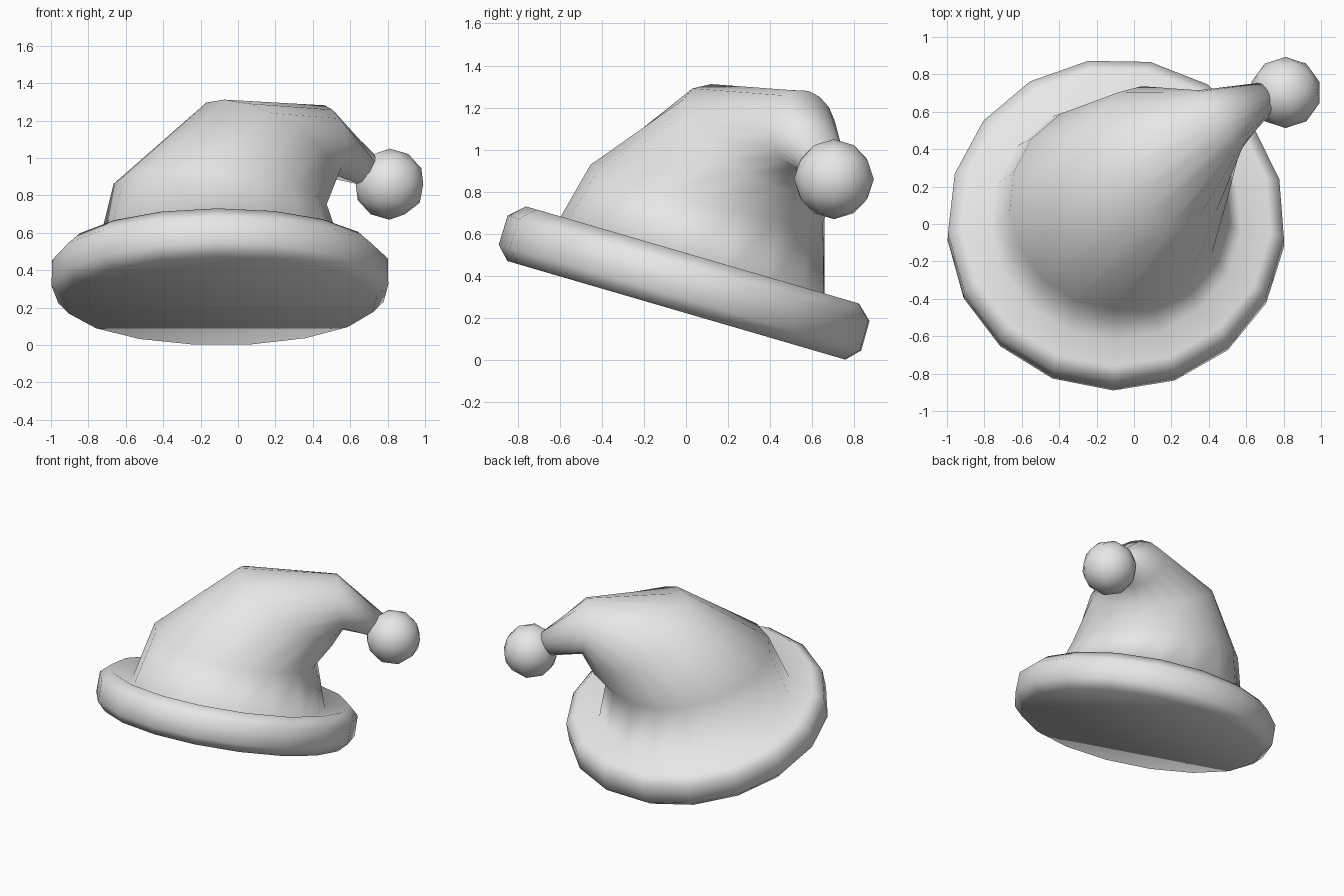
import bpy, bmesh, math
from mathutils import Vector, Matrix

cube = bpy.data.objects.get("Cube")
if cube:
    bpy.data.objects.remove(cube, do_unlink=True)

SIDES = 17

# Single grey felt material
felt = bpy.data.materials.new("light grey felt")
felt.use_nodes = True
felt.diffuse_color = (0.8, 0.8, 0.8, 1)
felt.node_tree.nodes["Principled BSDF"].inputs["Base Color"].default_value = (0.8, 0.8, 0.8, 1)


def finish(bm, name):
    bmesh.ops.recalc_face_normals(bm, faces=bm.faces[:])
    for face in bm.faces:
        face.smooth = True
    mesh = bpy.data.meshes.new(name)
    bm.to_mesh(mesh)
    bm.free()
    mesh.materials.append(felt)
    obj = bpy.data.objects.new(name, mesh)
    bpy.context.collection.objects.link(obj)
    return obj


def add_ring(bm, centre, normal, radius):
    turn = Vector((0, 0, 1)).rotation_difference(Vector(normal))
    ring = []
    for i in range(SIDES):
        a = math.radians(-91) + math.tau * i / SIDES
        ring.append(bm.verts.new(Vector(centre) + turn @ Vector((math.cos(a), math.sin(a), 0)) * radius))
    return ring


# Tilted rolled brim: offset along its axis, radius
axis = Vector((0, 0.28, 0.96)).normalized()
base = Vector((-0.095, -0.04, 0.235))
brim = [(0, 0.843), (0.063, 0.904), (0.208, 0.902), (0.274, 0.83), (0.225, 0.67)]
sections = [(base + axis * h, axis, r) for h, r in brim]

# Cap bending over toward the back left: centre, direction, radius
sections += [
    ((-0.095, 0.105, 0.795), (0.1, 0.23, 0.97), 0.575),
    ((0.15, 0.36, 1.05), (0.44, 0.44, 0.78), 0.42),
    ((0.46, 0.56, 1.09), (0.78, 0.6, 0.1), 0.195),
    ((0.69, 0.67, 0.935), (0.75, 0.35, -0.5), 0.09),
]

bm = bmesh.new()
rings = [add_ring(bm, *s) for s in sections]
for low, high in zip(rings, rings[1:]):
    for i in range(SIDES):
        j = (i + 1) % SIDES
        bm.faces.new((low[i], low[j], high[j], high[i]))
bm.faces.new(rings[0][::-1])
bm.faces.new(rings[-1])
finish(bm, "hat_body")

# Ball on the tip
bm = bmesh.new()
bmesh.ops.create_icosphere(bm, subdivisions=2, radius=0.19,
                           matrix=Matrix.Translation((0.81, 0.703, 0.86)))
finish(bm, "tip_ball")
